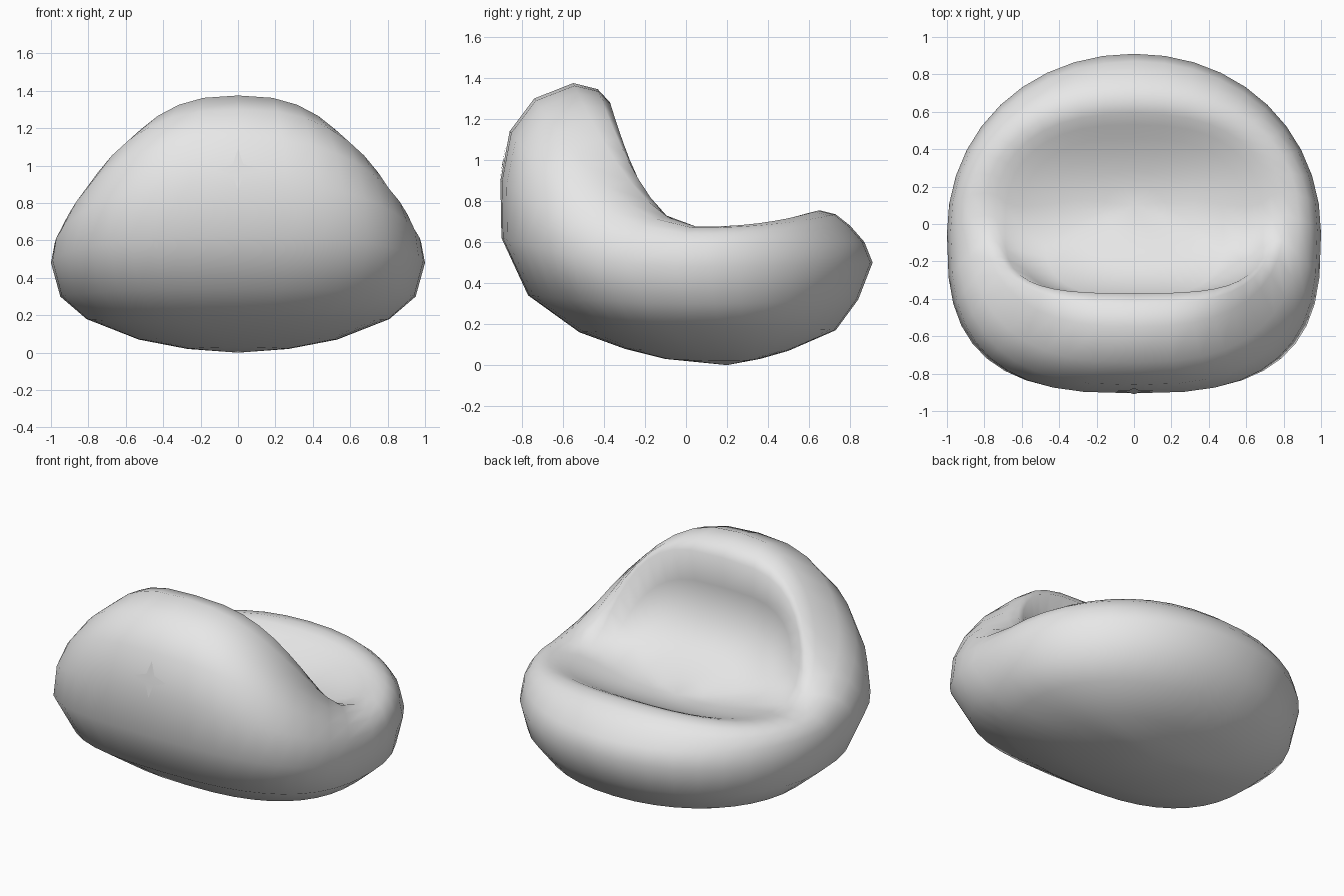
import bpy, bmesh, math
from mathutils import Vector
from mathutils.bvhtree import BVHTree

cube = bpy.data.objects.get("Cube")
if cube:
    bpy.data.objects.remove(cube, do_unlink=True)

SEGMENTS = 40


def make_material(name, colour):
    material = bpy.data.materials.new(name)
    material.use_nodes = True
    material.diffuse_color = colour
    material.node_tree.nodes["Principled BSDF"].inputs["Base Color"].default_value = colour
    return material


def make_object(name, bm, material):
    mesh = bpy.data.meshes.new(name)
    bm.to_mesh(mesh)
    bm.free()
    mesh.materials.append(material)
    mesh.shade_smooth()
    obj = bpy.data.objects.new(name, mesh)
    bpy.context.scene.collection.objects.link(obj)
    return obj


def power(value, exponent):
    return math.copysign(abs(value) ** exponent, value)


def ring_point(ring, index):
    """Point on a rounded loop through its front, side and back points."""
    front_y, front_z, front_round, side_x, side_y, side_z, back_y, back_z, back_round = ring
    angle = math.tau * index / SEGMENTS
    c, s = math.cos(angle), math.sin(angle)
    if s < 0:
        end_y, end_z, roundness, rise = front_y, front_z, front_round, 1.85
    else:
        end_y, end_z, roundness, rise = back_y, back_z, back_round, 2.3
    u, v = power(c, roundness), abs(s) ** roundness
    return Vector((side_x * u,
                   side_y + (end_y - side_y) * v,
                   side_z + (end_z - side_z) * v ** rise))


# Loops from the underside, out over the raised rim and down into the seat:
# front y, z, roundness | side x, y, z | back y, z, roundness
rings = [
    (-.1, .03, .9, .27, .2, .02, .36, .03, .9),
    (-.3, .08, .9, .53, .15, .07, .5, .07, .9),
    (-.52, .16, .8, .81, .05, .18, .73, .17, .95),
    (-.77, .34, .75, .95, 0, .3, .84, .32, .97),
    (-.9, .62, .69, 1, -.05, .48, .91, .5, .97),
    (-.905, .9, .7, .98, -.03, .585, .87, .6, .97),
    (-.86, 1.14, .74, .94, 0, .64, .8, .68, .95),
    (-.74, 1.3, .77, .88, .03, .67, .73, .735, .92),
    (-.55, 1.375, .79, .8, .05, .675, .65, .755, .88),
    (-.43, 1.345, .7, .74, .03, .668, .59, .74, .82),
    (-.37, 1.28, .6, .69, -.02, .655, .53, .71, .78),
    (-.39, 1.08, .58, .61, -.02, .635, .46, .672, .78),
    (-.38, .87, .6, .48, .02, .615, .37, .632, .78),
    (-.23, .71, .75, .32, .08, .595, .28, .602, .8),
    (-.05, .62, .9, .16, .1, .582, .2, .585, .9),
]

fabric = make_material("light_grey_fabric", (.8, .8, .8, 1))

# Dished cushion body
bm = bmesh.new()
loops = [[bm.verts.new(ring_point(ring, i)) for i in range(SEGMENTS)] for ring in rings]
underside = bm.verts.new((0, .2, 0))
seat_centre = bm.verts.new((0, .1, .58))
for i in range(SEGMENTS):
    j = (i + 1) % SEGMENTS
    bm.faces.new((underside, loops[0][j], loops[0][i]))
    bm.faces.new((seat_centre, loops[-1][i], loops[-1][j]))
    for lower, upper in zip(loops, loops[1:]):
        bm.faces.new((lower[i], lower[j], upper[j], upper[i]))
bmesh.ops.recalc_face_normals(bm, faces=bm.faces)
surface = BVHTree.FromBMesh(bm)
make_object("cushion_body", bm, fabric)

# Small four-pointed patch hugging the front of the backrest
bm = bmesh.new()


def on_front(x, z):
    hit, normal, _, _ = surface.ray_cast(Vector((x, -2, z)), Vector((0, 1, 0)))
    return bm.verts.new(hit + normal * .006)


centre_z = .98
hub = on_front(0, centre_z)
rim = []
for i in range(8):
    angle = math.tau * i / 8
    radius = .04 if i % 2 else .11
    rim.append(on_front(radius * math.cos(angle), centre_z + radius * math.sin(angle)))
for i in range(8):
    bm.faces.new((hub, rim[i], rim[(i + 1) % 8]))
make_object("front_patch", bm, fabric)
